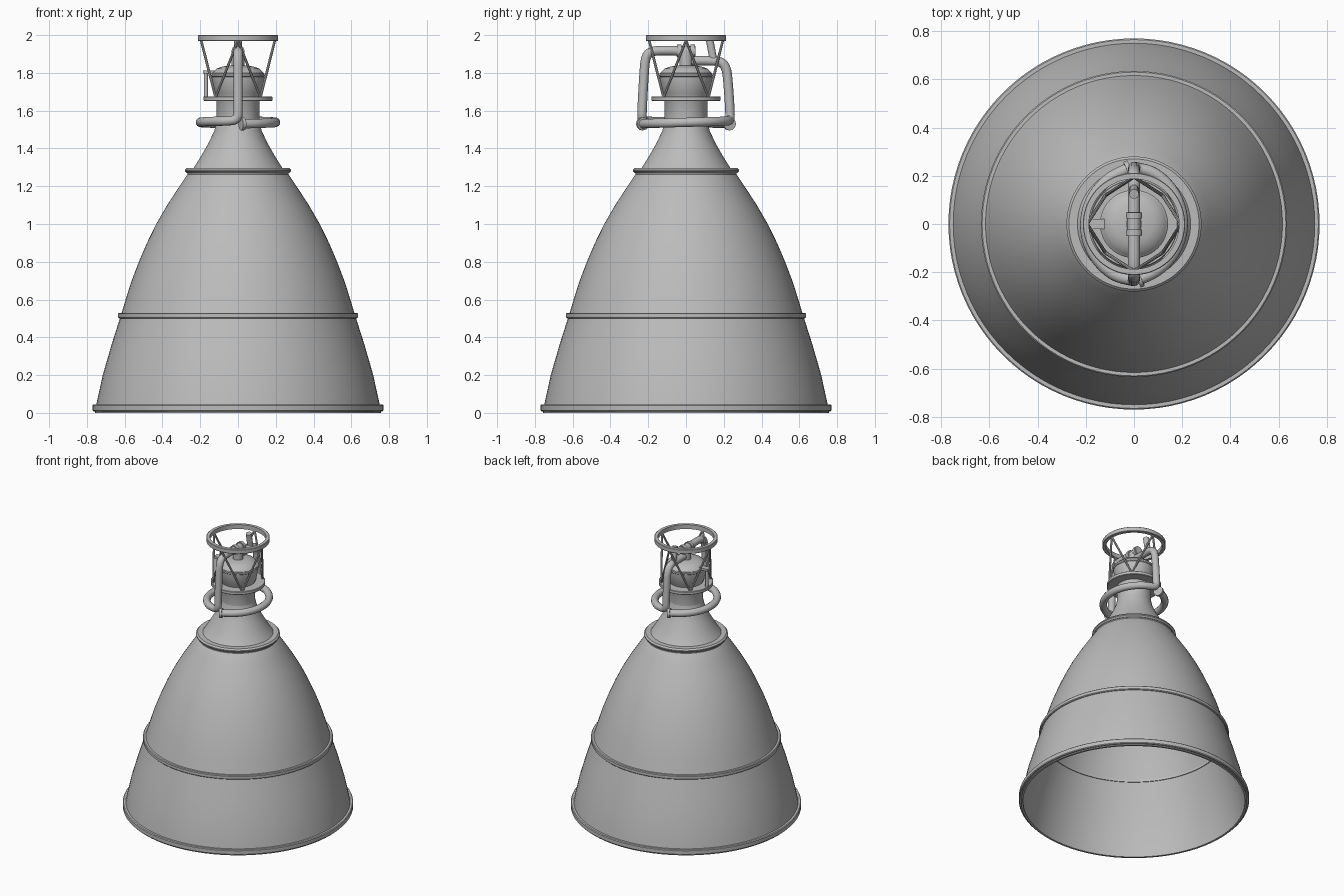
import bpy, bmesh, math
from mathutils import Vector

if "Cube" in bpy.data.objects:
    bpy.data.objects.remove(bpy.data.objects["Cube"])

grey = bpy.data.materials.new("engine grey")
grey.diffuse_color = (0.5, 0.5, 0.5, 1)
grey.use_nodes = True
grey.node_tree.nodes["Principled BSDF"].inputs["Base Color"].default_value = grey.diffuse_color


def finish(obj, angle=35):
    obj.data.materials.clear()
    obj.data.materials.append(grey)
    bpy.ops.object.select_all(action='DESELECT')
    obj.select_set(True)
    bpy.context.view_layer.objects.active = obj
    bpy.ops.object.shade_smooth_by_angle(angle=math.radians(angle))
    return obj


def add_mesh(name, bm):
    bmesh.ops.recalc_face_normals(bm, faces=bm.faces)
    me = bpy.data.meshes.new(name)
    bm.to_mesh(me)
    bm.free()
    obj = bpy.data.objects.new(name, me)
    bpy.context.collection.objects.link(obj)
    return finish(obj)


def lathe(name, profile, closed=False, seg=96):
    """Spin (radius, z) points around the z axis."""
    bm = bmesh.new()
    vs = [bm.verts.new((r, 0, z)) for r, z in profile]
    pairs = list(zip(vs, vs[1:])) + ([(vs[-1], vs[0])] if closed else [])
    es = [bm.edges.new(p) for p in pairs]
    bmesh.ops.spin(bm, geom=vs + es, cent=(0, 0, 0), axis=(0, 0, 1),
                   angle=math.tau, steps=seg, use_duplicate=False)
    bmesh.ops.remove_doubles(bm, verts=bm.verts, dist=1e-5)
    return add_mesh(name, bm)


def rod(name, a, b, r, seg=16):
    a, b = Vector(a), Vector(b)
    d = b - a
    bm = bmesh.new()
    bmesh.ops.create_cone(bm, cap_ends=True, segments=seg, radius1=r, radius2=r, depth=d.length)
    obj = add_mesh(name, bm)
    obj.location = (a + b) / 2
    obj.rotation_euler = d.to_track_quat('Z', 'Y').to_euler()
    return obj


def pipe(name, pts, r):
    cu = bpy.data.curves.new(name, 'CURVE')
    cu.dimensions = '3D'
    cu.bevel_depth = r
    cu.bevel_resolution = 4
    cu.use_fill_caps = True
    sp = cu.splines.new('NURBS')
    sp.points.add(len(pts) - 1)
    for p, c in zip(sp.points, pts):
        p.co = (*c, 1)
    sp.order_u = 3
    sp.use_endpoint_u = True
    sp.resolution_u = 6
    tmp = bpy.data.objects.new(name + " curve", cu)
    bpy.context.collection.objects.link(tmp)
    bpy.context.view_layer.update()
    me = bpy.data.meshes.new_from_object(tmp.evaluated_get(bpy.context.evaluated_depsgraph_get()))
    bpy.data.objects.remove(tmp)
    obj = bpy.data.objects.new(name, me)
    bpy.context.collection.objects.link(obj)
    return finish(obj)


def band(name, r0, r1, z0, z1, c=0.005):
    return lathe(name, [(r0, z0), (r1 - c, z0), (r1, z0 + c), (r1, z1 - c), (r1 - c, z1), (r0, z1)], True)


# nozzle bell: thin shell, outside up and inside back down
bell = [(.757, .0), (.75, .045), (.716, .2), (.67, .36), (.622, .51), (.595, .6), (.563, .7), (.525, .8),
        (.482, .9), (.433, 1.0), (.375, 1.1), (.31, 1.2), (.27, 1.26), (.236, 1.295),
        (.195, 1.36), (.155, 1.43), (.125, 1.495), (.115, 1.54)]
inner = [(max(r - .015, .09), z) for r, z in reversed(bell)]
lathe("nozzle_bell", bell + inner + [(.757, 0)])

# stiffening bands
band("exit_rim", .742, .77, .008, .045)
band("middle_band", .605, .635, .5, .53)
band("upper_band", .225, .28, 1.27, 1.297, .01)
band("upper_band_lip", .25, .268, 1.255, 1.272, .003)

# combustion chamber with flared head and dome
lathe("chamber", [(0, 1.53), (.115, 1.53), (.115, 1.68), (.122, 1.69), (.137, 1.775), (.137, 1.80),
                  (.128, 1.808), (.115, 1.822), (.08, 1.834), (.04, 1.84), (0, 1.842)])
band("head_flange", .12, .141, 1.775, 1.802, .008)
band("mount_plate", .11, .182, 1.652, 1.676, .003)
band("thrust_ring", .187, .212, 1.968, 2.0, .003)

# thrust frame struts, a V below each quarter of the ring
for k in range(4):
    a = k * math.pi / 2
    top = (.195 * math.cos(a), .195 * math.sin(a), 1.972)
    for s in (-1, 1):
        b = a + s * math.pi / 4
        rod(f"strut_{k}_{s}", top, (.168 * math.cos(b), .168 * math.sin(b), 1.67), .007, 8)


# feed pipes: drop down one side, then wrap half way round the throat
def wrap(side):
    """Points around the throat, starting at y = side and turning clockwise from above."""
    pts = []
    for i in range(13):
        t = i / 12
        a = math.radians(-90 * -side - 18 - 156 * t)
        r = .2 + .03 * abs(2 * t - 1) ** 2
        pts.append((r * math.cos(a), r * math.sin(a), 1.545 - .015 * t))
    return pts


for name, side, head in (
        ("front_feed_pipe", -1, [(0, .04, 1.915), (0, -.1, 1.92), (0, -.19, 1.915), (0, -.215, 1.88), (0, -.222, 1.8)]),
        ("rear_feed_pipe", 1, [(0, .03, 1.865), (0, .12, 1.865), (0, .19, 1.86), (0, .215, 1.82), (0, .222, 1.76)])):
    ring = wrap(side)
    pipe(name, head + [(0, side * .232, 1.62), (0, side * .234, 1.55)] + ring, .025)
    end, prev = Vector(ring[-1]), Vector(ring[-2])
    d = (end - prev).normalized()
    rod(name + "_end_flange", end - d * .008, end + d * .01, .034, 24)

# pump on top of the dome with its collars
rod("pump_stem", (0, 0, 1.83), (0, 0, 1.915), .034, 24)
rod("pump_body", (0, -.05, 1.915), (0, .05, 1.915), .027, 24)
for y in (-.035, 0.035):
    rod("pump_collar", (0, y - .012, 1.915), (0, y + .012, 1.915), .034, 24)
rod("inlet_stub", (0, .145, 1.87), (0, .125, 1.975), .02, 16)

# small side actuator with bracket
rod("side_actuator", (-.17, 0, 1.67), (-.17, 0, 1.81), .011, 12)
bm = bmesh.new()
bmesh.ops.create_cube(bm, size=1)
bmesh.ops.scale(bm, vec=(.075, .04, .016), verts=bm.verts)
bracket = add_mesh("actuator_bracket", bm)
bracket.location = (-.148, 0, 1.805)
